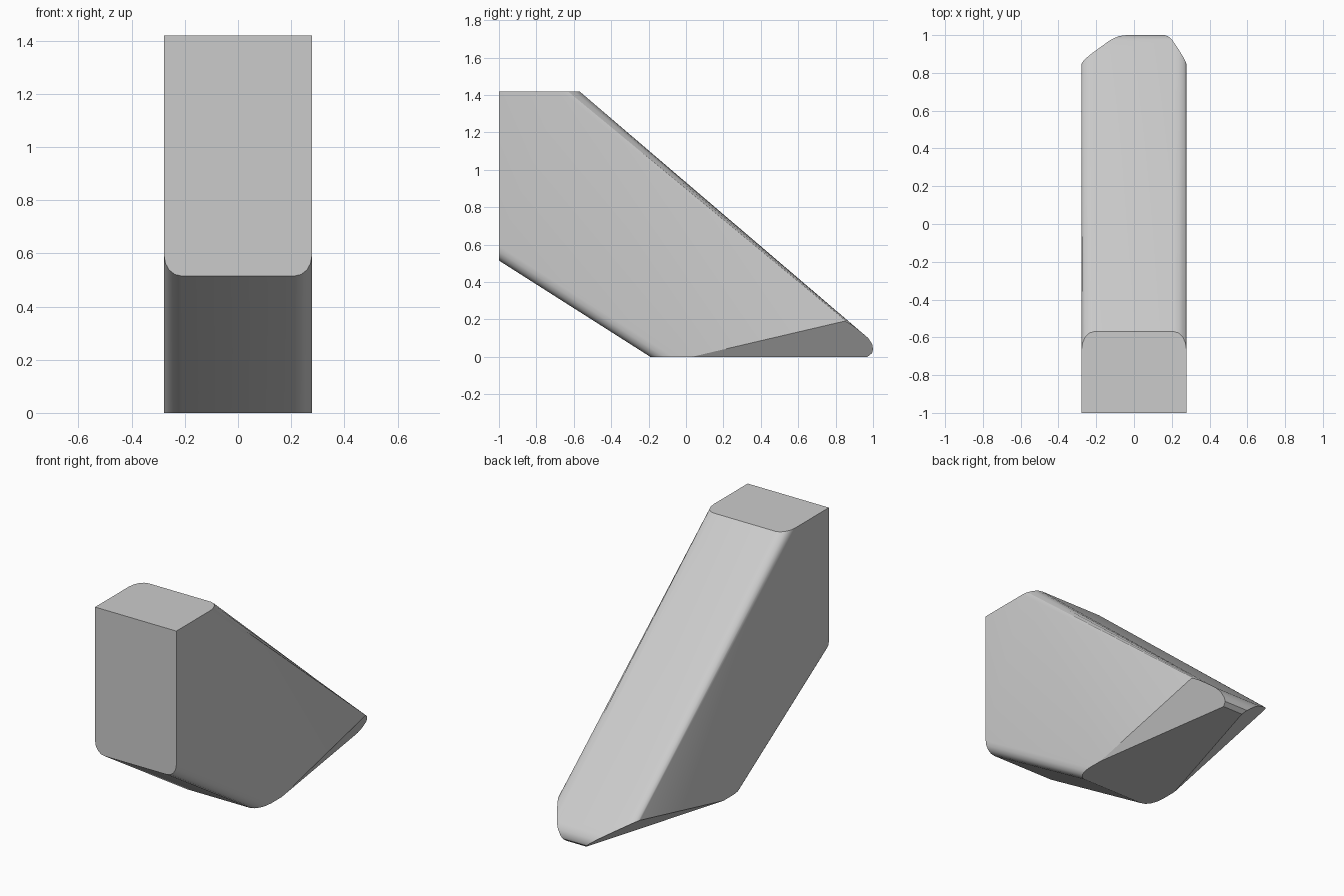
import bpy
import bmesh
from mathutils import Vector

cube = bpy.data.objects.get("Cube")
if cube:
    bpy.data.objects.remove(cube, do_unlink=True)

HALF_WIDTH = 0.278

# Single stone colour
stone = bpy.data.materials.new("light grey")
stone.use_nodes = True
COLOUR = (0.6, 0.6, 0.6, 1)
stone.diffuse_color = COLOUR
stone.node_tree.nodes["Principled BSDF"].inputs["Base Color"].default_value = COLOUR

# Side profile (y, z), from the front top round to the front bottom
profile = [(-1, 1.42), (-0.57, 1.42), (0.975, 0.1), (0.995, 0.07), (1, 0.04),
           (0.995, 0.02), (0.97, 0), (-0.19, 0), (-1, 0.515)]

# Extrude the profile across the width
bm = bmesh.new()
side = bm.faces.new([bm.verts.new((-HALF_WIDTH, y, z)) for y, z in profile])
extruded = bmesh.ops.extrude_face_region(bm, geom=[side])["geom"]
bmesh.ops.translate(bm, vec=(2 * HALF_WIDTH, 0, 0),
                    verts=[v for v in extruded if isinstance(v, bmesh.types.BMVert)])
bmesh.ops.recalc_face_normals(bm, faces=bm.faces)


# Round the long sloping edges only
def is_sloping(edge):
    d = edge.verts[1].co - edge.verts[0].co
    return abs(d.y) > 0.5 and abs(d.z) > 0.4


bmesh.ops.bevel(bm, geom=[e for e in bm.edges if is_sloping(e)], offset=0.065,
                offset_type='OFFSET', segments=4, profile=0.5, affect='EDGES')


# Slice off the lower back corners, each by a plane through three points
def slice_corner(a, b, c, outward):
    a, b, c = Vector(a), Vector(b), Vector(c)
    normal = (b - a).cross(c - a).normalized()
    if normal.x * outward < 0:
        normal.negate()
    bmesh.ops.bisect_plane(bm, geom=bm.verts[:] + bm.edges[:] + bm.faces[:],
                           plane_co=a, plane_no=normal, clear_outer=True)
    rim = [e for e in bm.edges if e.is_boundary]
    bmesh.ops.holes_fill(bm, edges=rim, sides=0)


slice_corner((HALF_WIDTH, 0.03, 0), (HALF_WIDTH, 0.8, 0.18), (0.16, 1, 0.04), 1)
slice_corner((-HALF_WIDTH, 0.03, 0), (-HALF_WIDTH, 0.8, 0.18), (-0.04, 1, 0.04), -1)
bmesh.ops.remove_doubles(bm, verts=bm.verts, dist=0.0005)
bmesh.ops.recalc_face_normals(bm, faces=bm.faces)

mesh = bpy.data.meshes.new("stone_block")
bm.to_mesh(mesh)
bm.free()
mesh.materials.append(stone)
block = bpy.data.objects.new("stone_block", mesh)
bpy.context.collection.objects.link(block)

# Smooth the rounded edges, keep the corners crisp
bpy.ops.object.select_all(action='DESELECT')
block.select_set(True)
bpy.context.view_layer.objects.active = block
bpy.ops.object.shade_smooth_by_angle(angle=0.52)
